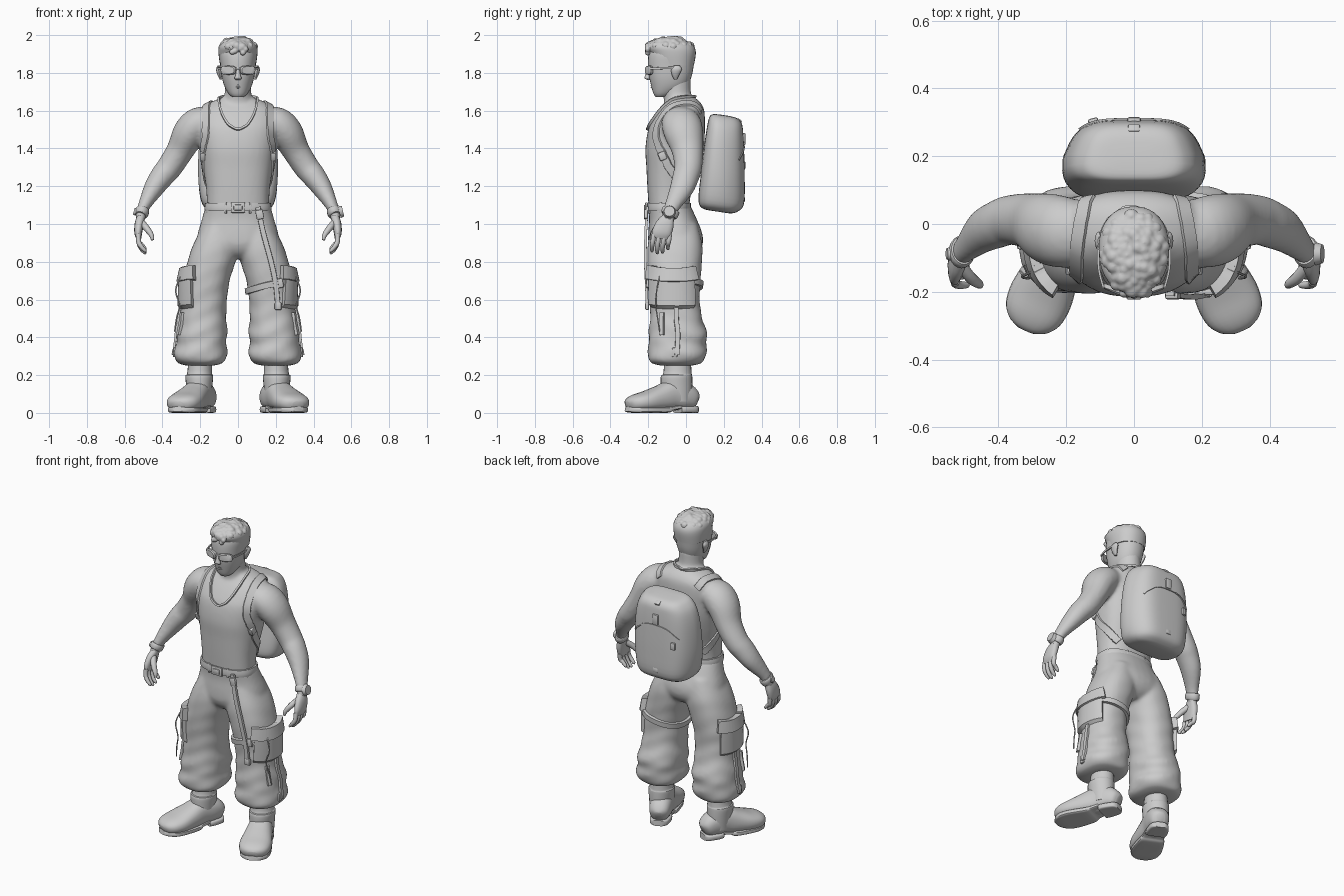
import bpy, bmesh, math, random
from mathutils import Vector, Matrix
from mathutils.bvhtree import BVHTree

random.seed(4)
grey = bpy.data.materials.new("plain_grey")
grey.diffuse_color = (0.6, 0.6, 0.6, 1)
SURF = {}


def finish(name, bm, angle=40):
    bmesh.ops.recalc_face_normals(bm, faces=bm.faces)
    SURF[name] = BVHTree.FromBMesh(bm)
    me = bpy.data.meshes.new(name)
    bm.to_mesh(me)
    bm.free()
    me.shade_smooth()
    me.set_sharp_from_angle(angle=math.radians(angle))
    me.materials.append(grey)
    ob = bpy.data.objects.new(name, me)
    bpy.context.collection.objects.link(ob)
    return ob


def fuse(name, parts, voxel=0.011, soft=6):
    """Melt overlapping parts into one smooth skin."""
    bm = bmesh.new()
    for ob in parts:
        bm.from_mesh(ob.data)
        bpy.data.objects.remove(ob)
    ob = finish(name, bm, 180)
    rm = ob.modifiers.new("melt", 'REMESH')
    rm.mode, rm.voxel_size, rm.use_smooth_shade = 'VOXEL', voxel, True
    sm = ob.modifiers.new("soften", 'SMOOTH')
    sm.factor, sm.iterations = 0.5, soft


def smooth_rows(rows, steps, closed=False):
    """Catmull-Rom interpolation of equal-length tuples."""
    n, out = len(rows), []
    at = (lambda i: rows[i % n]) if closed else (lambda i: rows[max(0, min(n - 1, i))])
    for i in range(n if closed else n - 1):
        for k in range(steps):
            t = k / steps
            out.append([0.5 * (2 * b + (c - a) * t + (2 * a - 5 * b + 4 * c - d) * t * t
                               + (3 * b - a - 3 * c + d) * t ** 3)
                        for a, b, c, d in zip(at(i - 1), at(i), at(i + 1), at(i + 2))])
    return out if closed else out + [list(rows[-1])]


def skin(bm, rings, closed=False):
    n, m = len(rings[0]), len(rings)
    vs = [[bm.verts.new(p) for p in r] for r in rings]
    for i in range(m if closed else m - 1):
        a, b = vs[i], vs[(i + 1) % m]
        for j in range(n):
            bm.faces.new((a[j], a[(j + 1) % n], b[(j + 1) % n], b[j]))
    if not closed:
        bm.faces.new(vs[0])
        bm.faces.new(vs[-1])


def loft(name, rows, n=24, p=2, steps=4, ref=None, wrinkle=0, bm=None):
    """Rows are x, y, z, half width, half depth; ref tilts the rings along the path."""
    rows, rings = smooth_rows(rows, steps), []
    own = bm is None
    bm = bm or bmesh.new()
    for i, (x, y, z, a, b) in enumerate(rows):
        u, v = Vector((1, 0, 0)), Vector((0, 1, 0))
        if ref:
            t = (Vector(rows[min(i + 1, len(rows) - 1)][:3]) - Vector(rows[max(i - 1, 0)][:3])).normalized()
            v = Vector(ref)
            v = (v - t * v.dot(t)).normalized()
            u = v.cross(t)
        ring = []
        for j in range(n):
            q = 2 * math.pi * j / n
            c, s = math.cos(q), math.sin(q)
            k = 1 + wrinkle * math.sin(60 * z + 2.5 * math.sin(q * 2)) * min(1, max(0, (0.95 - z) * 2))
            ring.append(Vector((x, y, z)) + u * (a * k * math.copysign(abs(c) ** (2 / p), c))
                        + v * (b * k * math.copysign(abs(s) ** (2 / p), s)))
        rings.append(ring)
    skin(bm, rings)
    return finish(name, bm) if own else None


def strap(name, pts, w, th, on=None, closed=False, normal=(0, -1, 0), steps=6, slope=.9):
    """Flat ribbon, laid on the named surface when one is given."""
    path, norms, rings = [], [], []
    for q in smooth_rows(pts, steps, closed):
        q, nn = Vector(q), Vector(normal)
        if on:
            loc, nn, _, _ = SURF[on].find_nearest(q)
            q = loc + nn * th * 0.4
        path.append(q)
        norms.append(nn)
    m = len(path)
    for i in range(m):
        if closed:
            t, nn = path[(i + 1) % m] - path[i - 1], norms[i - 1] + norms[i] + norms[(i + 1) % m]
        else:
            t = path[min(i + 1, m - 1)] - path[max(i - 1, 0)]
            nn = norms[max(i - 1, 0)] + norms[i] + norms[min(i + 1, m - 1)]
        side = t.cross(nn).normalized() * w / 2
        up = nn.normalized() * th / 2
        rings.append([path[i] + side * slope + up, path[i] - side * slope + up, path[i] - side - up, path[i] + side - up])
    bm = bmesh.new()
    skin(bm, rings, closed)
    return finish(name, bm)


def box(name, loc, size, rot=(0, 0, 0), bevel=0.006):
    bm = bmesh.new()
    bmesh.ops.create_cube(bm, size=1, matrix=Matrix.Diagonal((*size, 1)))
    bmesh.ops.bevel(bm, geom=bm.edges[:], offset=min(bevel, min(size) * 0.4), segments=2, affect='EDGES', profile=0.5)
    ob = finish(name, bm)
    ob.location, ob.rotation_euler = loc, rot


# torso, neck and trouser seat
body = [loft("torso", [(0, -.09, 1.04, .165, .105), (0, -.09, 1.12, .165, .11), (0, -.085, 1.2, .17, .12),
                       (0, -.07, 1.3, .185, .14), (0, -.06, 1.4, .2, .155), (0, -.05, 1.5, .215, .15),
                       (0, -.035, 1.56, .215, .135), (0, -.02, 1.61, .195, .115), (0, -.015, 1.645, .145, .09),
                       (0, -.025, 1.67, .08, .07)], 36, 2.4),
        loft("neck", [(0, -.03, 1.6, .115, .085), (0, -.04, 1.66, .08, .078), (0, -.05, 1.7, .07, .076),
                      (0, -.055, 1.78, .07, .08)])]
trousers = [loft("seat", [(0, -.09, 1.1, .172, .112), (0, -.07, 1.03, .19, .125), (0, -.057, .95, .213, .143),
                          (0, -.055, .89, .215, .143), (0, -.055, .845, .17, .12), (0, -.055, .815, .1, .08)], 32, 2.3)]

# head
loft("head", [(0, -.13, 1.672, .03, .03), (0, -.115, 1.69, .05, .057), (0, -.09, 1.73, .072, .094),
              (0, -.083, 1.78, .086, .112), (0, -.08, 1.84, .093, .121), (0, -.075, 1.9, .098, .123),
              (0, -.075, 1.95, .085, .105)], 32, 2.2)
loft("nose", [(0, -.195, 1.83, .008, .008), (0, -.202, 1.79, .013, .014), (0, -.204, 1.772, .019, .015),
              (0, -.195, 1.762, .012, .008)], 12)
for nm, z, w in (("upper_lip", 1.735, .032), ("lower_lip", 1.724, .028)):
    loft(nm, [(-w, -.168, z, .003, .003), (0, -.181, z, .006, .006), (w, -.168, z, .003, .003)], 8, ref=(0, 0, 1))
for s in (1, -1):
    loft("ear", [(s * .09, -.055, 1.765, .006, .008), (s * .098, -.055, 1.79, .011, .02),
                 (s * .103, -.05, 1.82, .013, .028), (s * .1, -.05, 1.84, .006, .015)], 12)
    # sunglasses
    loft("lens", [(s * .054, -.205, 1.814, .036, .019), (s * .052, -.2, 1.814, .042, .024),
                  (s * .048, -.188, 1.814, .042, .024)], 24, 3, 1, (0, 0, 1))
    strap("glasses_arm", [(s * .09, -.188, 1.822), (s * .104, -.13, 1.825), (s * .106, -.05, 1.828)],
          .012, .007, normal=(s, 0, 0))
box("glasses_bridge", (0, -.208, 1.822), (.03, .01, .01))

# hair: faded sides with a lumpy mass of curls on top
loft("hair_sides", [(0, -.058, 1.84, .095, .1), (0, -.068, 1.9, .103, .12), (0, -.08, 1.935, .102, .126),
                    (0, -.085, 1.96, .085, .108), (0, -.085, 1.975, .045, .065)], 32, 2.2)
bm = bmesh.new()
for i in range(80):
    r, q = math.sqrt((i + .5) / 80), i * 2.39996
    r2 = random.uniform(.019, .024)
    pos = Vector((.087 * r * math.cos(q), -.088 + .115 * r * math.sin(q),
                  1.938 + .037 * (1 - r ** 3) + random.uniform(-.008, .002)))
    bmesh.ops.create_icosphere(bm, subdivisions=2, radius=r2, matrix=Matrix.Translation(pos))
for i in range(6):
    pos = Vector((.04 - i * .014, -.202, 1.925 - .018 * math.sin(i * 1.7)))
    bmesh.ops.create_icosphere(bm, subdivisions=2, radius=.016, matrix=Matrix.Translation(pos))
fuse("hair_curls", [finish("curls", bm)], .005, 2)

# necklace
strap("necklace", [(0, -.25, 1.518), (.062, -.22, 1.555), (.1, -.12, 1.635), (.082, .0, 1.675), (0, .05, 1.68),
                   (-.082, .0, 1.675), (-.1, -.12, 1.635), (-.062, -.22, 1.555)], .012, .014, "torso", True)

# belt
loft("belt", [(0, -.09, 1.068, .176, .116), (0, -.09, 1.085, .178, .118), (0, -.09, 1.11, .174, .116)], 36, 2.4, 2)
for w, h, y in ((.075, .055, -.21), (.045, .03, -.216)):
    box("belt_buckle", (0, y, 1.087), (w, .014, h))
for k in range(8):
    q = math.pi / 8 + k * math.pi / 4
    x, y = math.cos(q), math.sin(q)
    box("belt_loop", (.17 * x, -.09 + .113 * y, 1.085), (.014, .018, .06), (0, 0, q + math.pi / 2))

for s in (1, -1):
    # arms
    body.append(loft("arm", [(s * .13, -.03, 1.545, .07, .09), (s * .205, -.025, 1.532, .088, .105),
                             (s * .258, -.012, 1.48, .088, .104), (s * .306, .008, 1.39, .073, .084),
                             (s * .363, .012, 1.3, .068, .074), (s * .4, .0, 1.255, .064, .071),
                             (s * .445, -.022, 1.19, .054, .064), (s * .495, -.07, 1.1, .034, .043),
                             (s * .513, -.09, 1.05, .028, .036), (s * .518, -.1, 1.02, .026, .036)], 24, ref=(0, 1, 0)))
    # hands
    bm = bmesh.new()
    loft("", [(s * .513, -.092, 1.04, .022, .03), (s * .523, -.11, 1.0, .024, .047), (s * .528, -.128, .955, .021, .052),
              (s * .525, -.134, .925, .014, .046)], 16, 2.4, ref=(0, 1, 0), bm=bm)
    for k in range(4):
        y, d = -.176 + k * .028, (.01, 0, .004, .022)[k]
        loft("", [(s * .527, y + .006, .945, .013, .013), (s * .526, y, .905, .013, .013),
                  (s * .512, y - .004, .87 + d, .012, .012), (s * .492, y - .004, .848 + d, .009, .009),
                  (s * .486, y - .004, .843 + d, .003, .003)], 10, 2, 3, (0, 1, 0), bm=bm)
    loft("", [(s * .512, -.12, 1.01, .018, .018), (s * .482, -.158, .975, .017, .018), (s * .458, -.176, .94, .013, .014),
              (s * .452, -.182, .915, .008, .008)], 10, 2, 3, (0, 1, 0), bm=bm)
    finish("hand", bm)
    # wrist band with a dial
    loft("wrist_band", [(s * .505, -.078, 1.078, .034, .044), (s * .507, -.081, 1.07, .038, .048),
                        (s * .512, -.087, 1.05, .036, .046), (s * .514, -.09, 1.043, .03, .04)], 20, 2, 2, (0, 1, 0))
    bm = bmesh.new()
    bmesh.ops.create_cone(bm, cap_ends=True, segments=20, radius1=.034, radius2=.028, depth=.02)
    dial = finish("watch_dial", bm)
    dial.location, dial.rotation_euler = (s * .546, -.088, 1.066), (0, s * 1.35, 0)
    if s < 0:
        dial.scale = (.6, .6, .6)

    # trouser legs, bunched above the hem; a plain copy guides the attached parts
    leg = "leg_left" if s > 0 else "leg_right"
    rows = [(s * .095, -.06, 1.0, .085, .12), (s * .115, -.058, .9, .118, .143), (s * .135, -.06, .82, .127, .146),
            (s * .168, -.062, .7, .124, .139), (s * .178, -.06, .6, .12, .132), (s * .185, -.052, .5, .123, .138),
            (s * .19, -.043, .42, .134, .155), (s * .195, -.045, .365, .131, .152), (s * .197, -.047, .32, .142, .156),
            (s * .199, -.05, .285, .136, .15), (s * .2, -.05, .262, .115, .13), (s * .2, -.05, .25, .07, .08)]
    trousers.append(loft("leg", rows, 32, 2.3, 5, wrinkle=.02))
    bpy.data.objects.remove(loft(leg, rows, 48, 2.2, 6))
    strap("side_zip", [(s * .45, -.045, z) for z in (.6, .5, .4, .3)], .026, .012, leg)

    # cargo pockets wrapped round the outside of the leg
    def around(z, a0, a1):
        angs = [math.radians(a0 + (a1 - a0) * k / 5) for k in range(6)]
        return [(s * (.17 + .25 * math.cos(q)), -.06 + .25 * math.sin(q), z) for q in angs]
    strap("cargo_pocket", around(.655, -58, 42), .21, .024, leg, slope=.8)
    strap("pocket_flap", around(.755, -62, 46), .08, .036, leg)
    box("flap_buckle", (s * .308, -.06, .735), (.014, .035, .05), (0, s * -.2, 0))
    strap("pocket_strap", [(s * .4, -.17, z) for z in (.54, .48, .42)], .025, .016, leg)
    loft("pocket_cord", [(s * .3, -.14, .73, .004, .004), (s * .33, -.155, .65, .004, .004), (s * .31, -.16, .57, .004, .004),
                         (s * .325, -.15, .5, .004, .004), (s * .335, -.14, .43, .004, .004)], 6, ref=(0, 1, 0))
    box("hem_buckle", (s * .332, -.06, .32), (.025, .03, .05))

    # boots, toes turned outward
    def foot(rows):
        ang = math.radians(24)
        return [(s * (.2 + d * math.sin(ang)), -.045 - d * math.cos(ang), z, w, h) for d, z, w, h in rows]
    loft("boot_shaft", [(s * .2, -.045, .29, .062, .07), (s * .203, -.045, .21, .066, .075), (s * .205, -.05, .195, .074, .083),
                        (s * .205, -.05, .14, .069, .084), (s * .205, -.05, .06, .062, .08)])
    loft("boot_foot", foot([(-.108, .06, .025, .035), (-.09, .068, .053, .052), (-.04, .088, .066, .073), (.03, .093, .07, .08),
                            (.1, .077, .082, .069), (.18, .061, .094, .055), (.24, .053, .087, .045), (.275, .046, .062, .034),
                            (.29, .042, .03, .02)]), 24, 2.4, ref=(0, 0, 1))
    loft("boot_heel", foot([(-.11, .018, .03, .018), (-.09, .018, .053, .018), (-.03, .018, .063, .018),
                            (0, .018, .06, .018)]), 24, 5, ref=(0, 0, 1))
    loft("boot_sole", foot([(0, .032, .06, .01), (.05, .024, .065, .012), (.08, .016, .075, .016), (.18, .016, .088, .016),
                            (.24, .016, .08, .016), (.275, .017, .055, .014), (.292, .02, .028, .013)]), 24, 5, ref=(0, 0, 1))

    # backpack shoulder straps
    strap("shoulder_strap", [(s * .14, .1, 1.6), (s * .165, .03, 1.66), (s * .175, -.08, 1.63), (s * .185, -.17, 1.54),
                             (s * .2, -.18, 1.45), (s * .215, -.13, 1.36), (s * .212, -.08, 1.28), (s * .2, -.0, 1.2),
                             (s * .15, .05, 1.15)], .045, .009, "torso")
    box("strap_buckle", (s * .187, -.125, 1.36), (.03, .04, .045), (.4, 0, 0))

# thigh strap and hanging strap on one leg
strap("thigh_strap", [(.175 + .2 * math.cos(q * .785), -.06 + .2 * math.sin(q * .785), .675 + .04 * math.cos(q * .785))
                      for q in range(8)], .035, .018, "leg_left", True)
box("thigh_buckle", (.215, -.2, .685), (.05, .02, .05), (0, -.2, 0))
strap("hanging_strap", [(.105, -.205, 1.09), (.135, -.213, .95), (.175, -.215, .8), (.2, -.21, .68), (.212, -.205, .55)],
      .028, .014)
box("strap_clip", (.115, -.212, 1.05), (.04, .02, .05), (0, -.2, 0))
box("strap_end", (.212, -.206, .565), (.036, .02, .04))
fuse("upper_body", body)
fuse("trousers", trousers)

# backpack, narrower toward its rear face and sloping down to the back
bm = bmesh.new()
loft("", [(0, .17, 1.062, .1, .06), (0, .172, 1.074, .16, .095), (0, .186, 1.12, .195, .12), (0, .195, 1.25, .212, .116),
          (0, .202, 1.4, .208, .106), (0, .207, 1.5, .19, .096), (0, .208, 1.55, .16, .086),
          (0, .203, 1.573, .12, .064), (0, .2, 1.578, .05, .02)], 44, 3.8, bm=bm)
for v in bm.verts:
    v.co.x *= 1 - 2 * max(0, v.co.y - .19)
    v.co.z -= (v.co.y - .19) * .15
finish("backpack", bm)
strap("pack_seam", [(-.2, .33, 1.34), (-.1, .36, 1.4), (0, .36, 1.415), (.1, .36, 1.4), (.2, .33, 1.34)],
      .008, .006, "backpack")
box("pack_clasp", (0, .306, 1.45), (.04, .018, .065))
box("pack_tab", (-.12, .303, 1.31), (.03, .018, .045), (0, 0, .25))
box("pack_bottom_tab", (0, .303, 1.13), (.035, .018, .03))
box("pack_top_tab", (0, .28, 1.545), (.035, .03, .02), (-.6, 0, 0))
